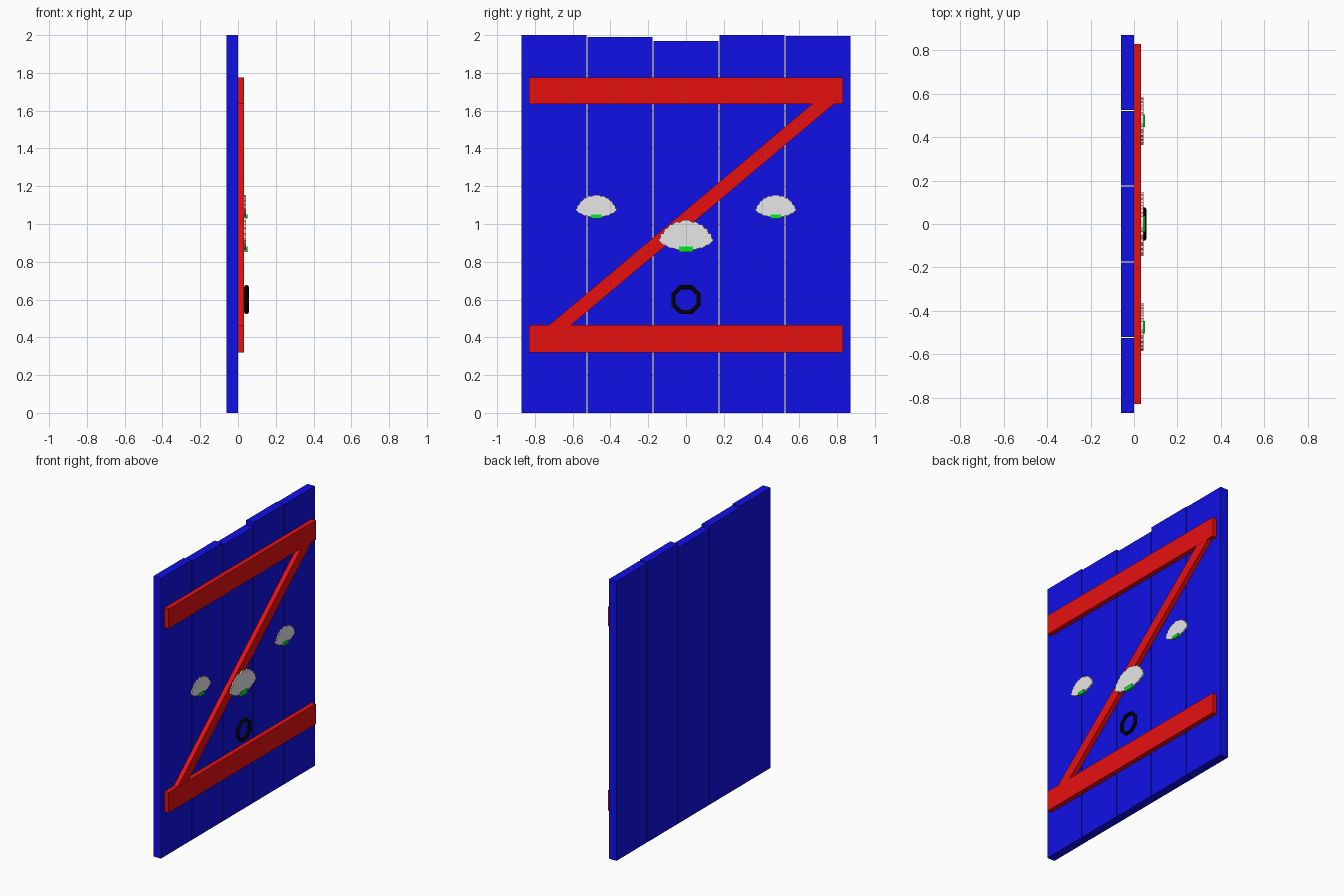
import bpy, bmesh, math

cube = bpy.data.objects.get("Cube")
if cube:
    bpy.data.objects.remove(cube, do_unlink=True)


def material(name, rgb):
    m = bpy.data.materials.new(name)
    m.use_nodes = True
    m.diffuse_color = (*rgb, 1)
    m.node_tree.nodes["Principled BSDF"].inputs["Base Color"].default_value = (*rgb, 1)
    return m


BLUE = material("blue paint", (0.005, 0.005, 0.8))
RED = material("red paint", (0.8, 0.005, 0.005))
SHELL = material("shell grey", (0.8, 0.8, 0.8))
GREEN = material("green", (0.0, 0.8, 0.02))
BLACK = material("black iron", (0.002, 0.002, 0.002))


def slab(name, outline, x0, x1, mat):
    """Extrude a (y, z) outline along x from x0 to x1."""
    bm = bmesh.new()
    face = bm.faces.new([bm.verts.new((x0, y, z)) for y, z in outline])
    ext = bmesh.ops.extrude_face_region(bm, geom=[face])
    moved = [g for g in ext["geom"] if isinstance(g, bmesh.types.BMVert)]
    bmesh.ops.translate(bm, verts=moved, vec=(x1 - x0, 0, 0))
    bmesh.ops.recalc_face_normals(bm, faces=bm.faces)
    mesh = bpy.data.meshes.new(name)
    bm.to_mesh(mesh)
    bm.free()
    mesh.materials.append(mat)
    obj = bpy.data.objects.new(name, mesh)
    bpy.context.collection.objects.link(obj)
    return obj


def rect(y0, y1, z0, z1):
    return [(y0, z0), (y1, z0), (y1, z1), (y0, z1)]


# Upright planks with slightly uneven tops
for i, top in enumerate((2.0, 1.99, 1.97, 2.0, 1.995)):
    y = (i - 2) * 0.349
    slab(f"plank_{i + 1}", rect(y - 0.172, y + 0.172, 0, top), -0.06, 0, BLUE)

# Rails and diagonal brace
slab("lower_rail", rect(-0.83, 0.83, 0.32, 0.465), 0, 0.033, RED)
slab("upper_rail", rect(-0.83, 0.83, 1.635, 1.775), 0, 0.033, RED)
slab("diagonal_brace", [(-0.725, 0.465), (-0.608, 0.465), (0.783, 1.635), (0.667, 1.635)],
     0, 0.032, RED)

# Scalloped shells with green hinges
HALF = [(0.04, 0.0), (0.075, 0.01), (0.085, 0.008), (0.11, 0.025), (0.122, 0.026),
        (0.147, 0.052), (0.137, 0.06), (0.133, 0.085), (0.12, 0.088), (0.112, 0.113),
        (0.098, 0.115), (0.085, 0.135), (0.07, 0.135), (0.052, 0.15), (0.035, 0.146),
        (0.015, 0.157)]


def shell(name, y, z, s):
    pts = HALF + [(-a, b) for a, b in reversed(HALF)]
    slab(name, [(y + a * s, z + b * s) for a, b in pts], 0.033, 0.043, SHELL)
    slab(name + "_hinge", rect(y - 0.038 * s, y + 0.038 * s, z - 0.012 * s, z + 0.018 * s),
         0.035, 0.05, GREEN)


shell("centre_shell", 0, 0.863, 1)
shell("left_shell", 0.475, 1.037, 0.75)
shell("right_shell", -0.475, 1.037, 0.75)

# Octagonal ring handle
bpy.ops.mesh.primitive_torus_add(major_segments=8, minor_segments=8, major_radius=0.0715,
                                 minor_radius=0.0125, location=(0.045, 0, 0.6),
                                 rotation=(math.radians(22.5), math.radians(90), 0))
ring = bpy.context.object
ring.name = "ring_handle"
ring.rotation_euler = (0, math.radians(90), 0)
ring.data.materials.append(BLACK)
# Turn the ring so a flat side faces up
for v in ring.data.vertices:
    c, s = math.cos(math.pi / 8), math.sin(math.pi / 8)
    x, y = v.co.x, v.co.y
    v.co.x, v.co.y = x * c - y * s, x * s + y * c
